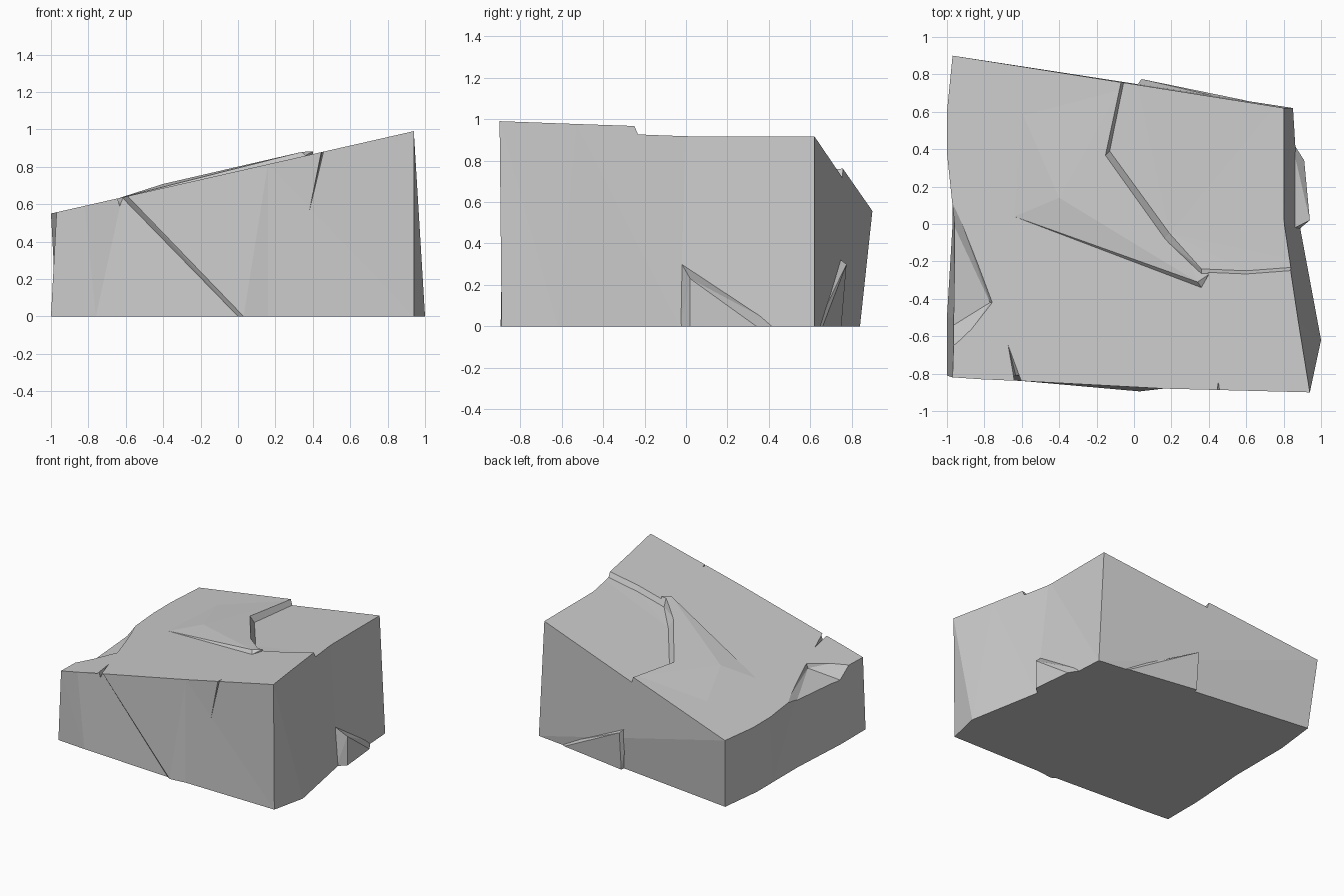
import bpy, bmesh

if "Cube" in bpy.data.objects:
    bpy.data.objects.remove(bpy.data.objects["Cube"])


def top_z(x, offset=0.0):
    """Height of the sloping top plane, plus an offset."""
    return 0.777 + 0.227 * x + offset


def make_object(name, bm):
    bmesh.ops.recalc_face_normals(bm, faces=bm.faces)
    mesh = bpy.data.meshes.new(name)
    bm.to_mesh(mesh)
    bm.free()
    obj = bpy.data.objects.new(name, mesh)
    bpy.context.collection.objects.link(obj)
    return obj


def hull(name, points):
    bm = bmesh.new()
    verts = [bm.verts.new(p) for p in points]
    res = bmesh.ops.convex_hull(bm, input=verts)
    loose = [v for v in bm.verts if not v.link_faces]
    bmesh.ops.delete(bm, geom=loose, context='VERTS')
    return make_object(name, bm)


def combine(target, other, operation):
    other.hide_render = True
    mod = target.modifiers.new(other.name, 'BOOLEAN')
    mod.operation = operation
    mod.solver = 'EXACT'
    mod.object = other
    bpy.context.view_layer.objects.active = target
    bpy.ops.object.modifier_apply(modifier=mod.name)
    bpy.data.objects.remove(other)


# Main block: (top x, top y, bottom x, bottom y) around the outline
outline = [
    (-0.97, -0.82, -1.00, -0.81), (-0.82, -0.83, -0.76, -0.83),
    (-0.62, -0.81, 0.00, -0.875), (-0.59, -0.84, 0.03, -0.895),
    (0.16, -0.88, 0.16, -0.88), (0.94, -0.90, 0.94, -0.89),
    (0.88, -0.53, 1.00, -0.62), (0.80, 0.00, 0.89, -0.03),
    (0.80, 0.62, 0.85, 0.62), (-0.97, 0.90, -0.93, 0.84),
    (-1.00, 0.60, -0.97, 0.50), (-1.00, 0.38, -0.97, 0.30),
    (-0.96, 0.00, -0.97, 0.00), (-0.96, -0.50, -1.00, -0.50),
]
bm = bmesh.new()
top = [bm.verts.new((a, b, top_z(a))) for a, b, _, _ in outline]
base = [bm.verts.new((c, d, 0)) for _, _, c, d in outline]
bm.faces.new(top)
bm.faces.new(base[::-1])
for i in range(len(top)):
    j = (i + 1) % len(top)
    bm.faces.new((base[i], base[j], top[j], top[i]))
bmesh.ops.triangulate(bm, faces=bm.faces)
rock = make_object("rock_block", bm)

# Raised slab in the middle of the top, fading towards the back
slab = [(-0.64, 0.04, 0.0), (-0.45, 0.18, 0.015), (-0.40, 0.14, 0.022),
        (0.34, -0.31, 0.025), (0.36, -0.34, 0.0), (0.40, -0.27, 0.015),
        (-0.16, 0.36, 0.012), (-0.07, 0.74, -0.001), (-0.60, 0.60, -0.001)]
combine(rock, hull("raised_slab",
        [(x, y, top_z(x, o)) for x, y, o in slab]
        + [(x, y, top_z(x, -0.1)) for x, y, _ in slab]), 'UNION')

# Lower shelf at the back right of the top
shelf = [(-0.07, 0.79), (-0.16, 0.36), (0.16, -0.08), (0.36, -0.27),
         (0.60, -0.28), (1.0, -0.25), (1.0, 0.9), (-0.05, 0.9)]
combine(rock, hull("shelf_cutter",
        [(x, y, top_z(x, 0.03)) for x, y in shelf]
        + [(x + (0.03 if x < 0.3 else 0), y + 0.03, top_z(x, -0.04)) for x, y in shelf]),
        'DIFFERENCE')

# Chip along the left top edge
chip = [(-1.02, 0.28), (-0.95, 0.10), (-0.87, -0.10), (-0.75, -0.42),
        (-0.93, -0.65), (-1.06, -0.70)]
combine(rock, hull("left_chip_cutter",
        [(x, y, top_z(x, 0.02)) for x, y in chip]
        + [(-1.06, 0.2, 0.50), (-0.77, -0.42, 0.57), (-1.06, -0.60, 0.44)]),
        'DIFFERENCE')

# Small cracks in the front face and front top edge
combine(rock, hull("front_crack_cutter",
        [(0.445, -0.95, 0.92), (0.475, -0.95, 0.92), (0.46, -0.84, 0.92),
         (0.35, -0.90, 0.42)]), 'DIFFERENCE')
combine(rock, hull("top_crack_cutter",
        [(-0.68, -0.62, 0.63), (-0.58, -0.86, 0.68), (-0.65, -0.86, 0.68),
         (-0.62, -0.86, 0.58)]), 'DIFFERENCE')

# Wedge sticking out at the foot of the right side
combine(rock, hull("right_wedge",
        [(0.94, 0.02, 0), (0.94, 0.02, 0.23), (0.86, -0.02, 0.30),
         (0.88, -0.03, 0), (0.91, 0.34, 0), (0.84, 0.45, 0),
         (0.7, -0.02, 0), (0.7, 0.45, 0), (0.7, -0.02, 0.3)]), 'UNION')

# Wedge sticking out at the foot of the back
combine(rock, hull("back_wedge",
        [(0.60, 0.66, 0), (0.04, 0.775, 0.30), (0.04, 0.75, 0),
         (0.0, 0.72, 0.34), (0.66, 0.63, 0), (0.5, 0.5, 0),
         (0.0, 0.5, 0), (0.0, 0.5, 0.34)]), 'UNION')
